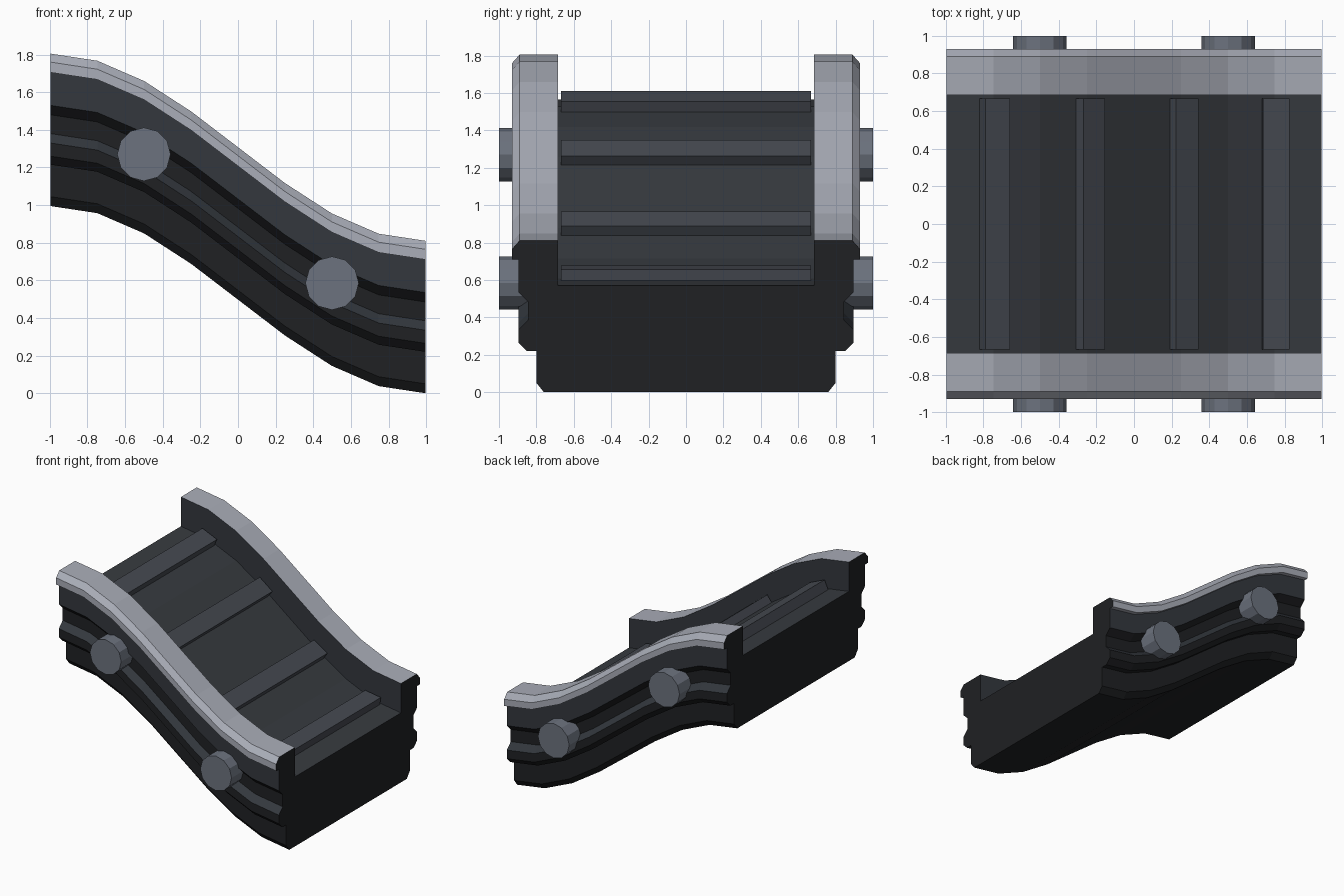
import bpy, bmesh, math
from mathutils import Matrix

if "Cube" in bpy.data.objects:
    bpy.data.objects.remove(bpy.data.objects["Cube"])

HALF = 0.997          # half length along x
STEPS = 8


def material(name, rgb):
    m = bpy.data.materials.new(name)
    m.diffuse_color = (*rgb, 1)
    m.use_nodes = True
    m.node_tree.nodes["Principled BSDF"].inputs["Base Color"].default_value = m.diffuse_color
    return m


MATS = {
    "base": material("base_black", (0.014, 0.015, 0.017)),
    "wall": material("wall_dark", (0.033, 0.039, 0.048)),
    "floor": material("floor_dark", (0.038, 0.043, 0.05)),
    "cap": material("cap_light", (0.40, 0.42, 0.48)),
    "slat": material("slat_grey", (0.06, 0.067, 0.082)),
    "pin": material("pin_grey", (0.15, 0.17, 0.21)),
}
KEYS = list(MATS)


def drop(i):
    """Height of the S-shaped path at station i."""
    return 0.995 * (0.5 + 0.5 * math.cos(math.pi * i / STEPS))


def station(i):
    return -HALF + 2 * HALF * i / STEPS


def finish(bm, name, keys):
    bmesh.ops.recalc_face_normals(bm, faces=bm.faces)
    me = bpy.data.meshes.new(name)
    bm.to_mesh(me)
    bm.free()
    for k in keys:
        me.materials.append(MATS[k])
    ob = bpy.data.objects.new(name, me)
    bpy.context.collection.objects.link(ob)
    return ob


# Ramp body: half cross-section (y, z, material of the edge that follows)
half = [
    (0.76, 0.00, "base"), (0.80, 0.05, "base"), (0.80, 0.22, "base"),
    (0.85, 0.22, "base"), (0.895, 0.265, "base"), (0.895, 0.335, "wall"),
    (0.845, 0.385, "base"), (0.845, 0.485, "base"), (0.895, 0.535, "wall"),
    (0.895, 0.71, "cap"), (0.93, 0.71, "cap"), (0.93, 0.765, "cap"),
    (0.89, 0.81, "cap"), (0.685, 0.81, "wall"), (0.685, 0.57, "floor"),
]
profile = [(y, z) for y, z, _ in half] + [(-y, z) for y, z, _ in reversed(half)]
edges = [k for _, _, k in half]
edges = edges + edges[-2::-1] + ["base"]

bm = bmesh.new()
rings = [[bm.verts.new((station(i), y, z + drop(i))) for y, z in profile]
         for i in range(STEPS + 1)]
n = len(profile)
for a, b in zip(rings, rings[1:]):
    for j in range(n):
        k = (j + 1) % n
        f = bm.faces.new((a[j], a[k], b[k], b[j]))
        f.material_index = KEYS.index(edges[j])
bm.faces.new(rings[0])
bm.faces.new(rings[-1])
finish(bm, "ramp_body", KEYS)

# Cross slats, each tilted to the floor segment that follows it
for num, i in enumerate((1, 3, 5, 7), 1):
    angle = math.atan2(drop(i) - drop(i + 1), station(i + 1) - station(i))
    bm = bmesh.new()
    bmesh.ops.create_cube(bm, size=1, matrix=(
        Matrix.Translation((station(i), 0, drop(i) + 0.57))
        @ Matrix.Rotation(angle, 4, 'Y')
        @ Matrix.Diagonal((0.143, 1.335, 0.122, 1))))
    finish(bm, f"floor_slat_{num}", ["slat"])

# Side pins
for x, z, place in ((-0.5, 1.27, "upper"), (0.5, 0.585, "lower")):
    for s, side in ((-1, "front"), (1, "back")):
        bm = bmesh.new()
        bmesh.ops.create_cone(
            bm, cap_ends=True, segments=12, radius1=0.142, radius2=0.142, depth=0.2,
            matrix=Matrix.Translation((x, s * 0.9, z))
            @ Matrix.Rotation(math.pi / 2, 4, 'X'))
        finish(bm, f"{side}_{place}_pin", ["pin"])
